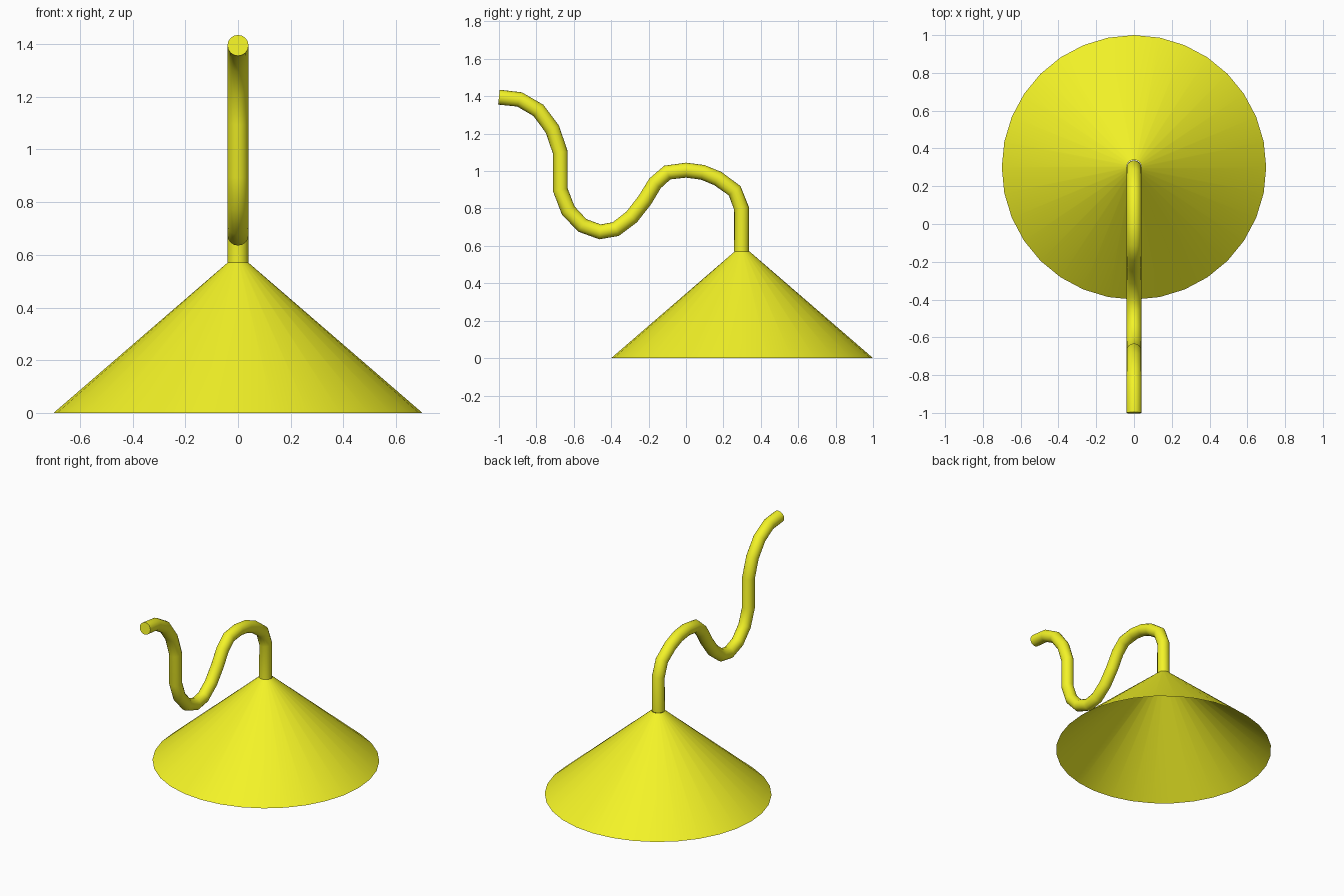
import bpy

if "Cube" in bpy.data.objects:
    bpy.data.objects.remove(bpy.data.objects["Cube"])

yellow = bpy.data.materials.new("yellow")
yellow.diffuse_color = (0.9, 0.9, 0.02, 1)
yellow.use_nodes = True
yellow.node_tree.nodes["Principled BSDF"].inputs["Base Color"].default_value = yellow.diffuse_color

# Open conical shade
bpy.ops.mesh.primitive_cone_add(vertices=32, radius1=0.7, radius2=0.04, depth=0.57,
                                end_fill_type='NOTHING', location=(0, 0.3, 0.285))
shade = bpy.context.object
shade.name = "lamp_shade"
shade.data.materials.append(yellow)
bpy.ops.object.shade_smooth()

# Swan-neck tube: centre line in the y-z plane
path = [(0.297, 0.57), (0.297, 0.80), (0.26, 0.895), (0.17, 0.96), (0.09, 0.993),
        (0, 1.005), (-0.1, 0.992), (-0.165, 0.935), (-0.22, 0.845), (-0.29, 0.755),
        (-0.375, 0.69), (-0.46, 0.675), (-0.555, 0.71), (-0.63, 0.79), (-0.672, 0.90),
        (-0.672, 1.10), (-0.715, 1.225), (-0.79, 1.325), (-0.89, 1.383), (-1.0, 1.395)]
curve = bpy.data.curves.new("neck_tube", 'CURVE')
curve.dimensions = '3D'
curve.bevel_depth = 0.04
curve.bevel_resolution = 6
curve.use_fill_caps = True
spline = curve.splines.new('POLY')
spline.points.add(len(path) - 1)
for point, (y, z) in zip(spline.points, path):
    point.co = (0, y, z, 1)
spline.use_smooth = True
curve.materials.append(yellow)
neck = bpy.data.objects.new("neck_tube", curve)
bpy.context.collection.objects.link(neck)
